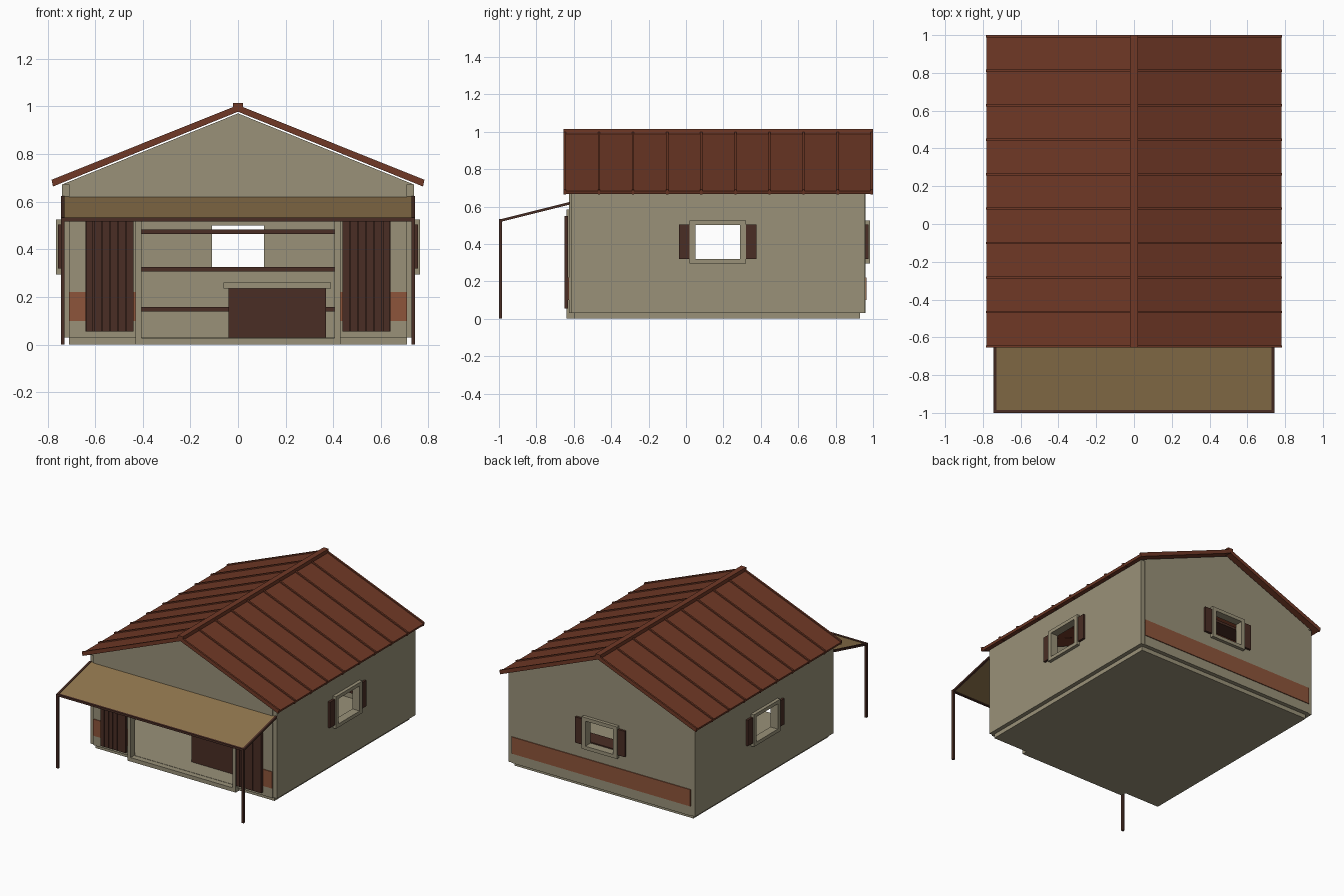
import bpy, bmesh
from mathutils import Vector

cube = bpy.data.objects.get("Cube")
if cube:
    bpy.data.objects.remove(cube, do_unlink=True)


def material(name, rgb):
    m = bpy.data.materials.new(name)
    m.use_nodes = True
    m.diffuse_color = (*rgb, 1)
    m.node_tree.nodes["Principled BSDF"].inputs["Base Color"].default_value = (*rgb, 1)
    return m


PLASTER = material("plaster", (0.32, 0.285, 0.19))
BRICK = material("brick", (0.27, 0.09, 0.043))
DARK = material("dark wood", (0.068, 0.027, 0.018))
ROOF = material("roof red", (0.16, 0.04, 0.019))
CANVAS = material("canvas", (0.28, 0.18, 0.075))


def finish(name, mat, bm):
    bmesh.ops.recalc_face_normals(bm, faces=bm.faces)
    me = bpy.data.meshes.new(name)
    bm.to_mesh(me)
    bm.free()
    me.materials.append(mat)
    ob = bpy.data.objects.new(name, me)
    bpy.context.collection.objects.link(ob)
    return ob


def add_prism(bm, pts, offset):
    """Closed prism from a flat outline swept along an offset."""
    face = bm.faces.new([bm.verts.new(p) for p in pts])
    ext = bmesh.ops.extrude_face_region(bm, geom=[face], use_keep_orig=True)
    verts = [g for g in ext["geom"] if isinstance(g, bmesh.types.BMVert)]
    bmesh.ops.translate(bm, verts=verts, vec=Vector(offset))


def boxes(name, mat, spans, place=lambda p: p):
    """One object from boxes given as (x0, x1, y0, y1, z0, z1)."""
    bm = bmesh.new()
    for x0, x1, y0, y1, z0, z1 in spans:
        base = [(x0, y0, z0), (x1, y0, z0), (x1, y1, z0), (x0, y1, z0)]
        add_prism(bm, [place(p) for p in base], place((0, 0, z1 - z0)) if place is None else (0, 0, z1 - z0))
    return finish(name, mat, bm)


def ring(x0, x1, z0, z1, X0, X1, Z0, Z1, y0, y1):
    """Four spans around the opening x0..x1, z0..z1 out to X0..X1, Z0..Z1."""
    spans = [(X0, x0, y0, y1, Z0, Z1), (x1, X1, y0, y1, Z0, Z1), (x0, x1, y0, y1, z1, Z1)]
    if z0 > Z0:
        spans.append((x0, x1, y0, y1, Z0, z0))
    return spans


# Wall-local frames: first axis along the wall, second axis outward
def front(p): return (p[0], -p[1], p[2])
def back(p): return (p[0], p[1], p[2])
def left(p): return (p[1], p[0], p[2])
def right(p): return (-p[1], p[0], p[2])


BASE, EAVE, WIN_LO, WIN_HI = 0.03, 0.672, 0.32, 0.5
SLOPE = 0.404

# Floor and walls
boxes("floor", PLASTER, [(-0.71, 0.71, -0.6, 0.93, 0, BASE)])
boxes("front_wall", PLASTER, ring(-0.405, 0.405, BASE, 0.56, -0.71, 0.71, BASE, EAVE, 0.595, 0.625), front)
boxes("back_wall", PLASTER, ring(-0.11, 0.11, WIN_LO, WIN_HI, -0.71, 0.71, BASE, EAVE, 0.93, 0.96), back)
for side, place in (("left", left), ("right", right)):
    boxes(side + "_wall", PLASTER,
          ring(0.05, 0.29, WIN_LO, WIN_HI, -0.615, 0.955, BASE, EAVE, 0.71, 0.74), place)

# Gables
for name, y in (("front_gable", -0.625), ("back_gable", 0.93)):
    bm = bmesh.new()
    add_prism(bm, [(-0.74, y, EAVE), (0.74, y, EAVE), (0, y, EAVE + 0.74 * SLOPE)], (0, 0.03, 0))
    finish(name, PLASTER, bm)

# Brick bands
boxes("front_brick_band", BRICK, [(s * 0.43, s * 0.71, 0.62, 0.63, 0.1, 0.22) for s in (-1, 1)], front)
boxes("back_brick_band", BRICK, [(-0.71, 0.71, 0.955, 0.966, 0.1, 0.22)], back)


# Windows with shutters
def window(name, place, c, half, wall):
    a, b = c - half, c + half
    boxes(name + "_window_frame", PLASTER,
          ring(a, b, WIN_LO, WIN_HI, a - 0.03, b + 0.03, WIN_LO - 0.025, WIN_HI + 0.025,
               wall - 0.035, wall + 0.024), place)
    boxes(name + "_shutters", DARK,
          [(a - 0.087, a - 0.031, wall, wall + 0.016, WIN_LO, WIN_HI + 0.005),
           (b + 0.031, b + 0.087, wall, wall + 0.016, WIN_LO, WIN_HI + 0.005)], place)


window("left", left, 0.17, 0.12, 0.74)
window("right", right, 0.17, 0.12, 0.74)
window("back", back, 0, 0.11, 0.96)

# Doorway frame, sill and planked sliding doors
boxes("door_frame", PLASTER, ring(-0.405, 0.405, 0, 0.555, -0.43, 0.43, 0, 0.585, 0.59, 0.64), front)
boxes("door_sill", PLASTER, [(-0.405, 0.405, 0.59, 0.64, 0, 0.028)], front)
for side, s in (("left", 1), ("right", -1)):
    planks = [(s * 0.44, s * 0.64, 0.63, 0.641, 0.055, 0.55)]
    for i in range(6):
        x = 0.438 + i * 0.034
        planks.append((s * x, s * (x + 0.031), 0.632, 0.65, 0.055, 0.55))
    boxes(side + "_sliding_door", DARK, planks, front)

# Shop interior
boxes("shelves", DARK, [(-0.5, 0.5, 0.8, 0.92, z, z + 0.018) for z in (0.139, 0.307, 0.465)])
boxes("counter_body", DARK, [(-0.04, 0.37, -0.47, -0.27, BASE, 0.235)])
boxes("counter_top", PLASTER, [(-0.06, 0.39, -0.49, -0.25, 0.235, 0.26)])


# Roof slopes, ribs and ridge
def slope_prism(bm, s, y0, y1, low, high, reach):
    drop = SLOPE * reach
    add_prism(bm, [(0, y0, low), (s * reach, y0, low - drop),
                   (s * (reach + 0.006), y0, high - drop), (0, y0, high)], (0, y1 - y0, 0))


for side, s in (("left", 1), ("right", -1)):
    bm = bmesh.new()
    slope_prism(bm, s, -0.65, 0.995, 0.98, 0.997, 0.775)
    finish(side + "_roof", ROOF, bm)
    bm = bmesh.new()
    for i in range(10):
        y = -0.648 + i * 0.1824
        slope_prism(bm, s, y - 0.006, y + 0.006, 0.978, 1.006, 0.777)
    finish(side + "_roof_ribs", ROOF, bm)
boxes("roof_ridge", ROOF, [(-0.02, 0.02, -0.655, 1.0, 0.985, 1.015)])


# Awning with bars and posts
def awning_strip(name, mat, x0, x1, low, high):
    bm = bmesh.new()
    add_prism(bm, [(x0, -0.99, 0.525 + low), (x0, -0.62, 0.618 + low),
                   (x0, -0.62, 0.618 + high), (x0, -0.99, 0.525 + high)], (x1 - x0, 0, 0))
    finish(name, mat, bm)


awning_strip("awning_canvas", CANVAS, -0.73, 0.73, -0.002, 0.003)
for side, s in (("left", 1), ("right", -1)):
    awning_strip(side + "_awning_bar", DARK, s * 0.729, s * 0.744, -0.007, 0.007)
    boxes(side + "_awning_post", DARK, [(s * 0.728, s * 0.744, -1, -0.984, 0, 0.53)])
boxes("front_awning_bar", DARK, [(-0.744, 0.744, -1, -0.984, 0.518, 0.533)])
